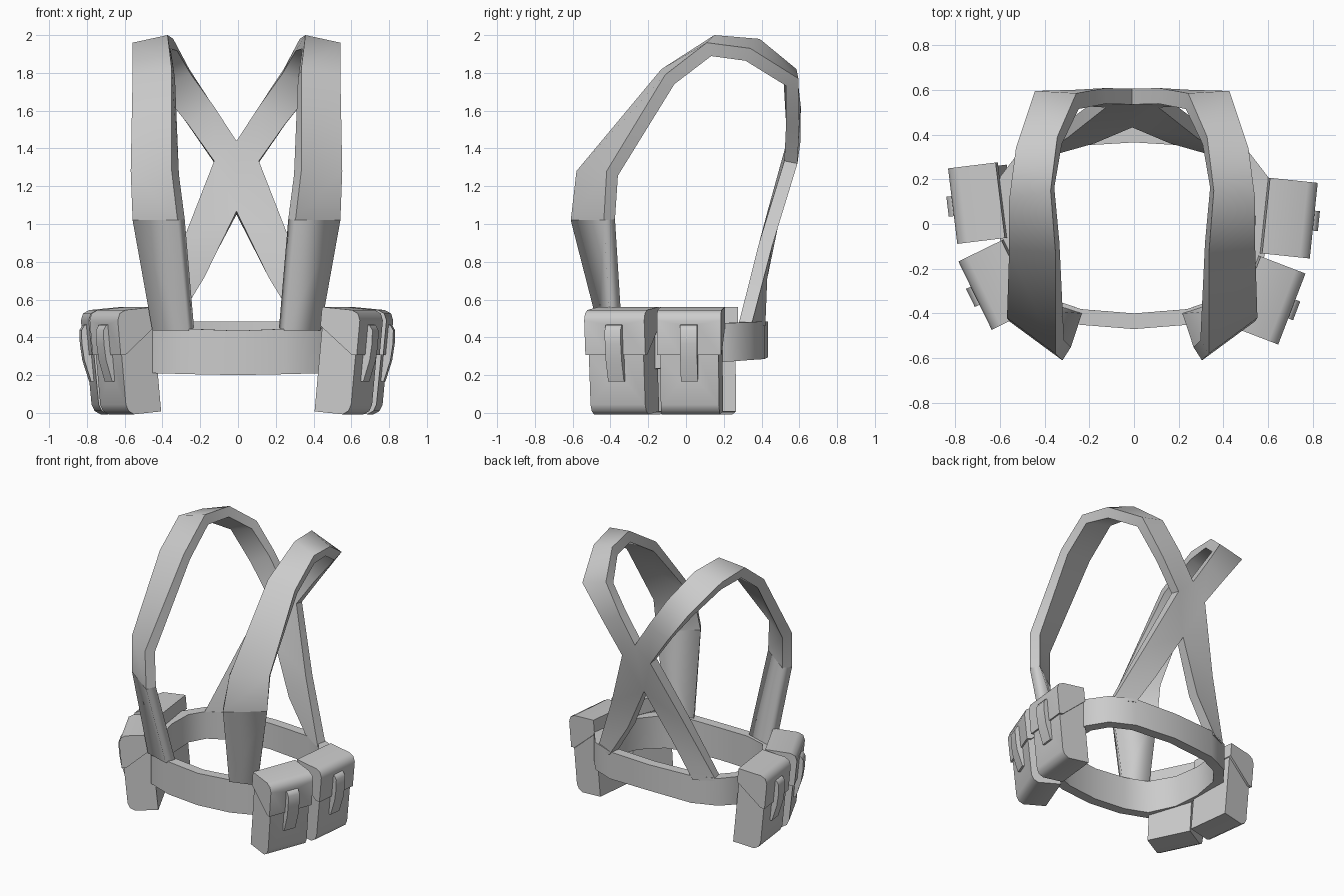
import bpy, bmesh, math
from mathutils import Matrix

if "Cube" in bpy.data.objects:
    bpy.data.objects.remove(bpy.data.objects["Cube"])

grey = bpy.data.materials.new("grey canvas")
grey.diffuse_color = (0.6, 0.6, 0.6, 1)
grey.use_nodes = True
grey.node_tree.nodes["Principled BSDF"].inputs["Base Color"].default_value = grey.diffuse_color


def make(name, bm):
    me = bpy.data.meshes.new(name)
    bm.to_mesh(me)
    bm.free()
    me.materials.append(grey)
    ob = bpy.data.objects.new(name, me)
    bpy.context.collection.objects.link(ob)
    return ob


def finish(ob, angle):
    # bake modifiers, then smooth with sharp edges kept
    bpy.ops.object.select_all(action='DESELECT')
    ob.select_set(True)
    bpy.context.view_layer.objects.active = ob
    if ob.modifiers:
        bpy.ops.object.convert(target='MESH')
    bpy.ops.object.shade_smooth_by_angle(angle=math.radians(angle))


def webbing(name, pairs, thickness, shift=0.0):
    """Mirrored ribbon through pairs of edge points, thickened inwards."""
    bm = bmesh.new()
    cache = {}

    def vert(p):
        if p not in cache:
            cache[p] = bm.verts.new(p)
        return cache[p]
    for (a0, b0), (a1, b1) in zip(pairs, pairs[1:]):
        loop = list(dict.fromkeys([a0, b0, b1, a1]))
        bm.faces.new([vert(p) for p in loop])
    ob = make(name, bm)
    mir = ob.modifiers.new("mirror", 'MIRROR')
    mir.merge_threshold = 0.002
    sol = ob.modifiers.new("thickness", 'SOLIDIFY')
    sol.thickness = thickness
    sol.offset = -1
    sol.use_even_offset = True
    finish(ob, 50)
    ob.data.transform(Matrix.Translation((shift, 0, 0)))
    return ob


# shoulder straps: front, over the shoulder, crossing at the back
side = (0.115, 0.59, 1.32)
straps = webbing("shoulder_straps", [
    ((0.258, -0.46, 0.435), (0.445, -0.40, 0.435)),
    ((0.312, -0.61, 1.02), (0.55, -0.435, 1.02)),
    ((0.343, -0.58, 1.28), (0.56, -0.42, 1.28)),
    ((0.343, -0.13, 1.82), (0.55, -0.11, 1.79)),
    ((0.365, 0.15, 2.0), (0.55, 0.11, 1.96)),
    ((0.335, 0.39, 1.98), (0.52, 0.34, 1.93)),
    ((0.25, 0.585, 1.82), (0.435, 0.595, 1.77)),
    ((0.12, 0.608, 1.62), (0.26, 0.60, 1.53)),
    ((0, 0.605, 1.43), side),
    ((0, 0.50, 1.05), side),
    ((0.18, 0.43, 0.71), (0.295, 0.455, 0.88)),
    ((0.34, 0.42, 0.46), (0.48, 0.345, 0.46)),
], 0.07, -0.008)

# padded lower front of the straps: rounded edges below a hard seam
for e in straps.data.edges:
    pts = [straps.data.vertices[i].co for i in e.vertices]
    if max(p.y for p in pts) < -0.3:
        zs = sorted(p.z for p in pts)
        if 0.95 < zs[0] and zs[1] < 1.1:
            e.use_edge_sharp = True
        elif zs[0] < 0.6 and zs[1] > 0.9:
            e.use_edge_sharp = False

# waist belt: plan points with lower and upper heights
plan = [(0, -0.47, 0.20, 0.435), (0.25, -0.45, 0.205, 0.445),
        (0.44, -0.385, 0.21, 0.45), (0.57, -0.2, 0.23, 0.46),
        (0.615, 0, 0.25, 0.47), (0.60, 0.21, 0.27, 0.475),
        (0.50, 0.34, 0.28, 0.48), (0.33, 0.415, 0.285, 0.485),
        (0, 0.435, 0.295, 0.485)]
webbing("waist_belt", [((x, y, h), (x, y, l)) for x, y, l, h in plan], 0.07)


def prism(name, profile, width, matrix):
    """Extrude a depth/height profile sideways and place it."""
    bm = bmesh.new()
    f = bm.faces.new([bm.verts.new((u, -width / 2, z)) for u, z in profile])
    ext = bmesh.ops.extrude_face_region(bm, geom=[f])
    vs = [v for v in ext["geom"] if isinstance(v, bmesh.types.BMVert)]
    bmesh.ops.translate(bm, verts=vs, vec=(0, width, 0))
    bmesh.ops.holes_fill(bm, edges=[e for e in bm.edges if e.is_boundary])
    bmesh.ops.recalc_face_normals(bm, faces=bm.faces)
    bm.transform(matrix)
    return make(name, bm)


# pouch profiles, depth measured from the outer face of the lid
body = [(-0.215, 0.005), (-0.055, 0.005), (-0.025, 0.025), (-0.012, 0.06),
        (-0.012, 0.5), (-0.215, 0.5)]
lid = [(-0.22, 0.56), (-0.05, 0.56), (-0.015, 0.545), (0, 0.51), (0, 0.325),
       (-0.03, 0.325), (-0.22, 0.46)]
tab = [(-0.02, 0.49), (0.01, 0.485), (0.028, 0.46), (0.033, 0.39),
       (0.028, 0.30), (0.003, 0.185), (-0.02, 0.185)]

# four pouches: outer face position and facing angle
for name, x, y, angle in [("right_side", 0.803, 0.015, -6),
                          ("right_front", 0.705, -0.38, -21),
                          ("left_side", -0.81, 0.08, 187),
                          ("left_front", -0.71, -0.32, 206)]:
    m = (Matrix.Translation((x, y, 0.48))
         @ Matrix.Rotation(math.radians(angle), 4, 'Z')
         @ Matrix.Rotation(math.radians(5.5), 4, 'Y')
         @ Matrix.Translation((0, 0, -0.5)))
    pouch = prism(name + "_pouch", body, 0.31, m)
    parts = [prism(name + "_pouch_lid", lid, 0.34, m),
             prism(name + "_pouch_tab", tab, 0.09, m)]
    # weld lid and tab onto the body
    for p in parts:
        mod = pouch.modifiers.new("weld", 'BOOLEAN')
        mod.operation = 'UNION'
        mod.solver = 'EXACT'
        mod.object = p
    finish(pouch, 50)
    for p in parts:
        bpy.data.objects.remove(p)
